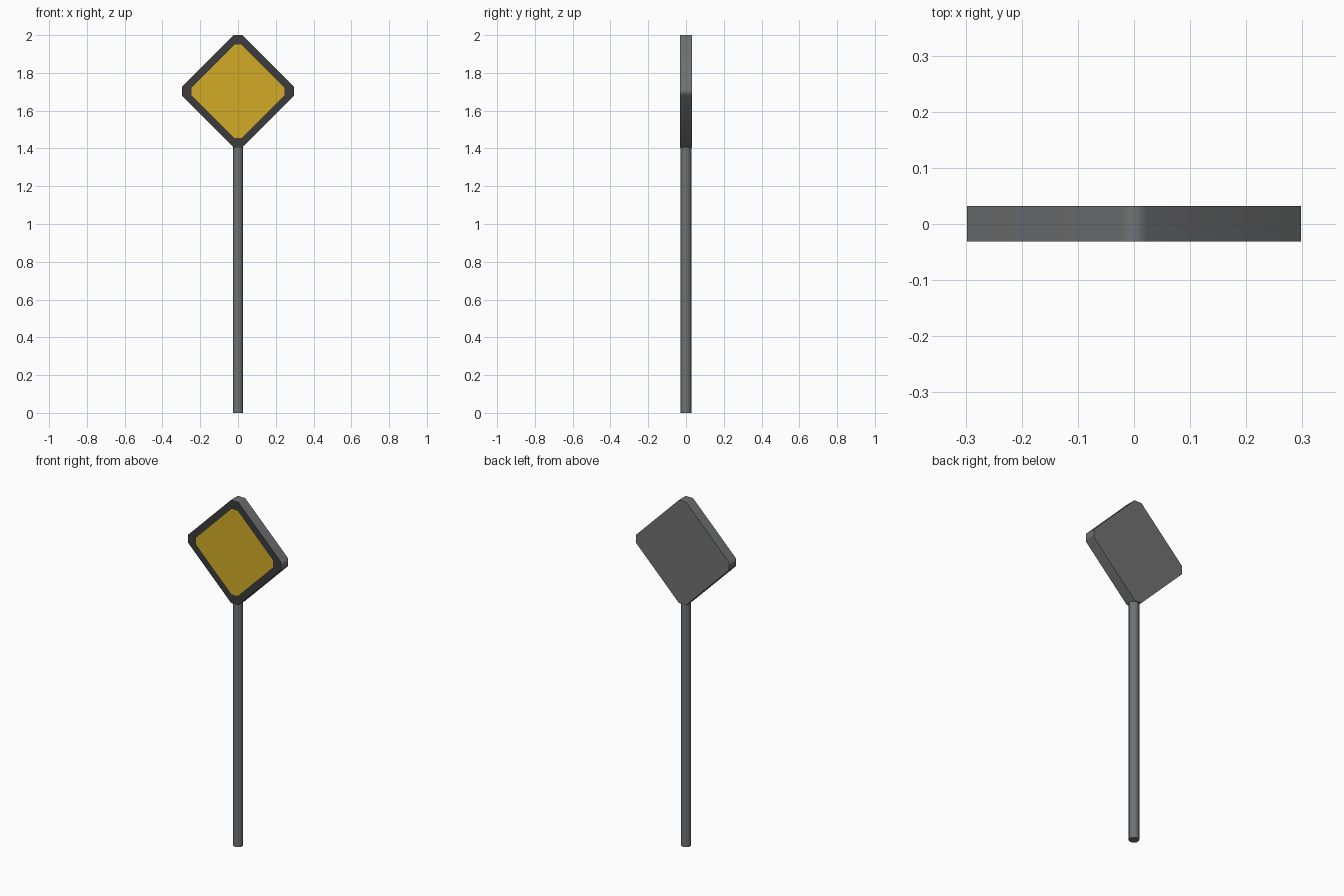
import bpy
import bmesh
from math import radians

cube = bpy.data.objects.get("Cube")
if cube:
    bpy.data.objects.remove(cube, do_unlink=True)


def material(name, rgb):
    mat = bpy.data.materials.new(name)
    mat.use_nodes = True
    color = (*rgb, 1.0)
    mat.diffuse_color = color
    mat.node_tree.nodes["Principled BSDF"].inputs["Base Color"].default_value = color
    return mat


grey = material("metal grey", (0.165, 0.168, 0.172))
dark = material("dark border", (0.045, 0.045, 0.045))
yellow = material("sign yellow", (0.65, 0.41, 0.02))

CENTER_Z = 1.7025
TIP, FLAT = 0.2975, 0.023      # tip distance and half width of the cut corners
FRONT, BACK = -0.031, 0.032
PANEL_SCALE = 0.83


def smooth(obj, angle):
    bpy.ops.object.select_all(action="DESELECT")
    obj.select_set(True)
    bpy.context.view_layer.objects.active = obj
    bpy.ops.object.shade_smooth_by_angle(angle=radians(angle))


def diamond_ring(bm, scale, y):
    """Diamond outline with clipped corners, counterclockwise from the front."""
    points = []
    u, v = TIP * scale, FLAT * scale
    x, z = u, -v
    for _ in range(4):
        points += [(x, z), (u * (x == u) - u * (x == -u) or -x,
                            u * (z == u) - u * (z == -u) or -z)]
        x, z = -z, x
    return [bm.verts.new((px, y, CENTER_Z + pz)) for px, pz in points]


# Sign plate: grey box with a dark border and a yellow panel on the front
bm = bmesh.new()
back = diamond_ring(bm, 1.0, BACK)
front = diamond_ring(bm, 1.0, FRONT)
panel = diamond_ring(bm, PANEL_SCALE, FRONT)
bm.faces.new(back)
bm.faces.new(panel).material_index = 2
for i in range(len(front)):
    j = (i + 1) % len(front)
    bm.faces.new((back[i], back[j], front[j], front[i]))
    bm.faces.new((front[i], front[j], panel[j], panel[i])).material_index = 1
bmesh.ops.recalc_face_normals(bm, faces=bm.faces)
mesh = bpy.data.meshes.new("sign_plate")
bm.to_mesh(mesh)
bm.free()
for mat in (grey, dark, yellow):
    mesh.materials.append(mat)
plate = bpy.data.objects.new("sign_plate", mesh)
bpy.context.collection.objects.link(plate)
smooth(plate, 50)
weighted = plate.modifiers.new("soft corners", "WEIGHTED_NORMAL")
weighted.keep_sharp = True

# Post
POST_TOP = 1.415
bpy.ops.mesh.primitive_cylinder_add(vertices=10, radius=0.028, depth=POST_TOP,
                                    location=(0, 0, POST_TOP / 2))
post = bpy.context.object
post.name = "post"
post.data.materials.append(grey)
smooth(post, 50)
